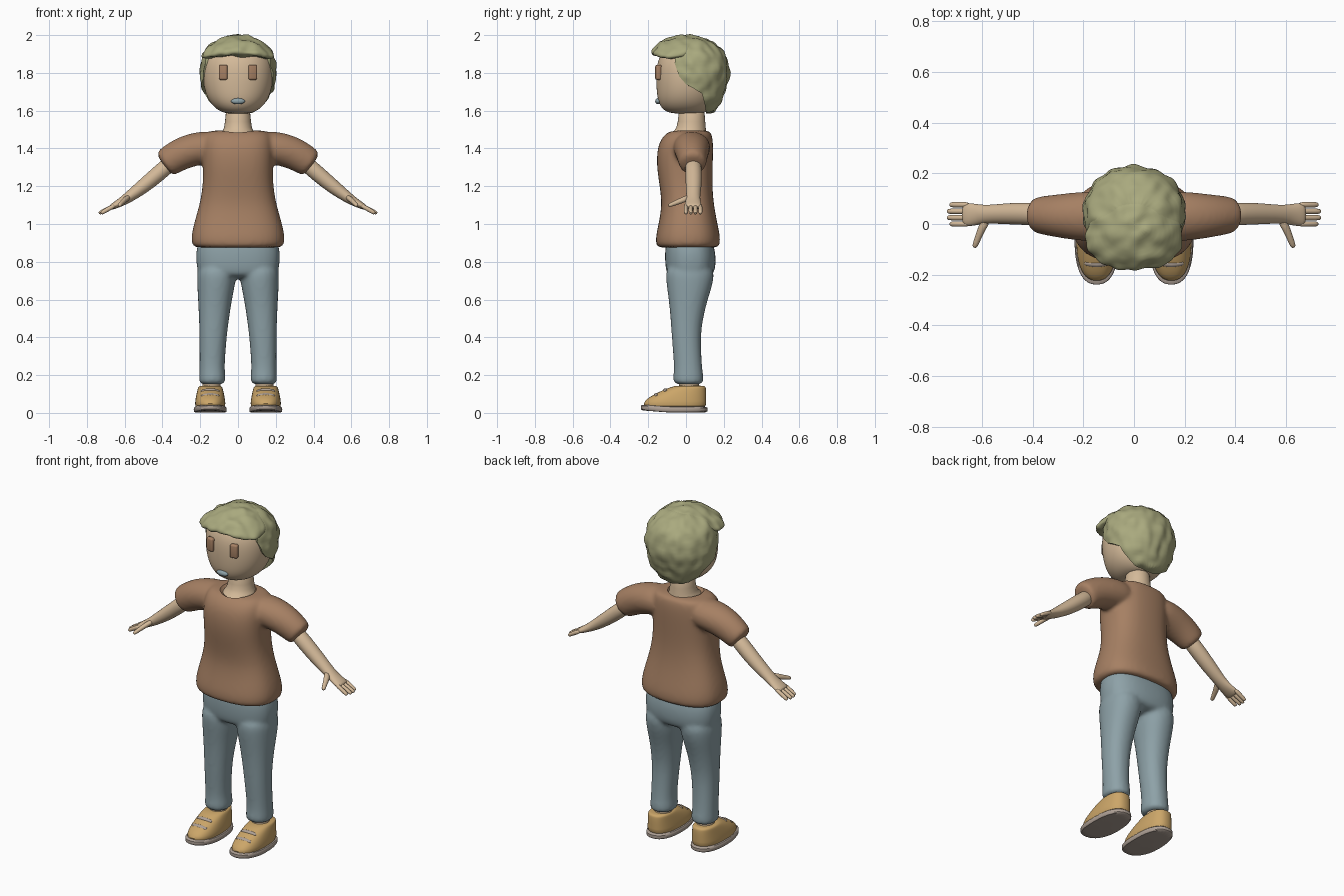
import bpy, bmesh, math
from mathutils import Vector, Matrix, noise

if "Cube" in bpy.data.objects:
    bpy.data.objects.remove(bpy.data.objects["Cube"], do_unlink=True)


def material(name, rgb):
    m = bpy.data.materials.new(name)
    m.use_nodes = True
    m.diffuse_color = (*rgb, 1)
    bsdf = next(n for n in m.node_tree.nodes if n.type == "BSDF_PRINCIPLED")
    bsdf.inputs["Base Color"].default_value = (*rgb, 1)
    bsdf.inputs["Roughness"].default_value = 0.8
    return m


SKIN = material("skin", (0.66, 0.49, 0.32))
BROWN = material("shirt brown", (0.38, 0.215, 0.125))
BLUE = material("denim blue", (0.27, 0.36, 0.39))
HAIR = material("hair olive", (0.40, 0.40, 0.21))
SHOE = material("shoe tan", (0.60, 0.38, 0.14))
SOLE = material("sole grey", (0.42, 0.35, 0.30))


def loft(bm, rings, segs=24, p=2.0):
    """Skin a closed tube over rings of (centre, half axis, half axis)."""
    loops = []
    for c, a, b in rings:
        loop = []
        for i in range(segs):
            t = 2 * math.pi * i / segs
            u, v = math.cos(t), math.sin(t)
            u = math.copysign(abs(u) ** (2 / p), u)
            v = math.copysign(abs(v) ** (2 / p), v)
            loop.append(bm.verts.new(c + a * u + b * v))
        loops.append(loop)
    for lo, hi in zip(loops, loops[1:]):
        for i in range(segs):
            j = (i + 1) % segs
            bm.faces.new((lo[i], lo[j], hi[j], hi[i]))
    bm.faces.new(loops[0][::-1])
    bm.faces.new(loops[-1])


def column(bm, rows, x=0, **kw):
    """Upright loft from rows of z, half width, front y, back y[, x]."""
    rings = []
    for z, rx, yf, yb, *xc in rows:
        c = Vector((xc[0] if xc else x, (yf + yb) / 2, z))
        rings.append((c, Vector((rx, 0, 0)), Vector((0, (yb - yf) / 2, 0))))
    loft(bm, rings, **kw)


def limb(bm, rows, side=(0, 1, 0), sign=1, **kw):
    """Loft along a path from rows of x, y, z, width, thickness."""
    pts = [Vector((sign * r[0], r[1], r[2])) for r in rows]
    rings = []
    for i, r in enumerate(rows):
        t = (pts[min(i + 1, len(pts) - 1)] - pts[max(i - 1, 0)]).normalized()
        b = t.cross(Vector(side)).normalized()
        rings.append((pts[i], b.cross(t) * r[3], b * r[4]))
    loft(bm, rings, **kw)


def finish(bm, name, mat, subsurf=1, mirror=False, voxel=0, smooth=0, cutter=None, lumps=0):
    bmesh.ops.recalc_face_normals(bm, faces=bm.faces[:])
    me = bpy.data.meshes.new(name)
    bm.to_mesh(me)
    bm.free()
    ob = bpy.data.objects.new(name, me)
    bpy.context.collection.objects.link(ob)
    bpy.ops.object.select_all(action="DESELECT")
    bpy.context.view_layer.objects.active = ob
    ob.select_set(True)

    def apply(kind, **settings):
        mod = ob.modifiers.new(kind, kind)
        for k, v in settings.items():
            setattr(mod, k, v)
        bpy.ops.object.modifier_apply(modifier=mod.name)

    if subsurf:
        apply("SUBSURF", levels=subsurf)
    if voxel:
        apply("REMESH", mode="VOXEL", voxel_size=voxel)
        apply("SMOOTH", factor=0.5, iterations=smooth)
    if lumps:
        normals = [v.normal.copy() for v in ob.data.vertices]
        for v, n in zip(ob.data.vertices, normals):
            v.co += n * lumps * noise.noise(v.co * 20)
    if cutter:
        apply("BOOLEAN", object=cutter, operation="DIFFERENCE", solver="EXACT")
        bpy.data.objects.remove(cutter, do_unlink=True)
        bpy.context.view_layer.objects.active = ob
    if mirror:
        apply("MIRROR", use_mirror_merge=False)
    ob.data.materials.clear()
    ob.data.materials.append(mat)
    bpy.ops.object.shade_smooth_by_angle(angle=math.radians(40))
    return ob


# Shirt: torso and sleeves fused, with a scooped neckline
bm = bmesh.new()
bmesh.ops.create_uvsphere(bm, u_segments=32, v_segments=16, radius=1,
                          matrix=Matrix.Translation((0, 0.0, 1.515)) @ Matrix.Diagonal((0.105, 0.112, 0.055, 1)))
scoop = finish(bm, "neckline_cutter", BROWN, subsurf=0)
scoop.hide_render = True

bm = bmesh.new()
column(bm, [(0.872, 0.225, -0.145, 0.165), (0.885, 0.245, -0.16, 0.18), (0.93, 0.25, -0.162, 0.183),
            (1.0, 0.236, -0.146, 0.168), (1.1, 0.205, -0.128, 0.148), (1.2, 0.187, -0.14, 0.14),
            (1.3, 0.186, -0.156, 0.142), (1.39, 0.19, -0.155, 0.145), (1.45, 0.185, -0.135, 0.143),
            (1.485, 0.17, -0.1, 0.135), (1.498, 0.13, -0.07, 0.115)], p=2.5)
for s in (1, -1):
    limb(bm, [(0.08, 0.03, 1.41, 0.1, 0.08), (0.2, 0.03, 1.405, 0.1, 0.09), (0.3, 0.032, 1.375, 0.086, 0.087),
              (0.375, 0.035, 1.327, 0.074, 0.08), (0.395, 0.035, 1.312, 0.068, 0.07)], sign=s)
finish(bm, "shirt", BROWN, subsurf=2, voxel=0.011, smooth=8, cutter=scoop)

# Trousers: hips and legs fused
bm = bmesh.new()
column(bm, [(0.71, 0.2, -0.09, 0.13), (0.75, 0.217, -0.108, 0.155), (0.82, 0.225, -0.113, 0.16),
            (0.88, 0.22, -0.11, 0.15), (0.93, 0.2, -0.1, 0.13)], p=2.5)
for s in (1, -1):
    column(bm, [(z, rx, yf, yb, s * x) for z, rx, yf, yb, x in [
        (0.15, 0.062, -0.058, 0.085, 0.138), (0.165, 0.071, -0.068, 0.093, 0.136),
        (0.2, 0.07, -0.068, 0.092, 0.136), (0.24, 0.066, -0.062, 0.085, 0.138),
        (0.4, 0.072, -0.076, 0.077, 0.132), (0.5, 0.08, -0.082, 0.09, 0.127),
        (0.6, 0.09, -0.092, 0.115, 0.122), (0.7, 0.104, -0.107, 0.15, 0.114),
        (0.8, 0.105, -0.11, 0.15, 0.112)]], p=2.2)
finish(bm, "trousers", BLUE, subsurf=2, voxel=0.011, smooth=6)

# Neck and head
bm = bmesh.new()
column(bm, [(1.43, 0.105, -0.1, 0.11), (1.468, 0.1, -0.1, 0.11), (1.49, 0.08, -0.06, 0.108),
            (1.53, 0.068, -0.042, 0.102), (1.64, 0.066, -0.04, 0.1)])
finish(bm, "neck", SKIN)
bm = bmesh.new()
column(bm, [(1.583, 0.05, -0.06, 0.08), (1.596, 0.1, -0.115, 0.12), (1.64, 0.15, -0.148, 0.155),
            (1.71, 0.18, -0.157, 0.175), (1.8, 0.189, -0.16, 0.185), (1.88, 0.18, -0.148, 0.18),
            (1.94, 0.13, -0.1, 0.13), (1.965, 0.06, -0.05, 0.08)], segs=32, p=2.1)
finish(bm, "head", SKIN, subsurf=2)

# Hair: a cap trimmed along the temples, and a fringe over it
bm = bmesh.new()
outline = [(-0.3, 1.9), (-0.055, 1.905), (-0.06, 1.85), (-0.035, 1.78), (0.0, 1.74), (0.045, 1.715),
           (0.085, 1.69), (0.1, 1.63), (0.12, 1.5), (-0.3, 1.5)]
face = bm.faces.new([bm.verts.new((-0.4, y, z)) for y, z in outline])
side = bmesh.ops.extrude_face_region(bm, geom=[face])["geom"]
bmesh.ops.translate(bm, vec=(0.8, 0, 0), verts=[g for g in side if isinstance(g, bmesh.types.BMVert)])
trim = finish(bm, "hairline_cutter", HAIR, subsurf=0)
trim.hide_render = True

bm = bmesh.new()
column(bm, [(1.582, 0.06, 0.04, 0.15), (1.62, 0.135, 0.0, 0.172), (1.68, 0.182, -0.1, 0.202),
            (1.75, 0.199, -0.14, 0.225), (1.82, 0.205, -0.16, 0.236), (1.9, 0.192, -0.16, 0.218),
            (1.96, 0.14, -0.12, 0.16), (1.995, 0.06, -0.05, 0.08)], segs=32, p=2.05)
finish(bm, "hair_cap", HAIR, subsurf=2, cutter=trim, lumps=0.012)

bm = bmesh.new()
column(bm, [(1.888, 0.17, -0.155, 0.03), (1.9, 0.196, -0.185, 0.06), (1.925, 0.192, -0.184, 0.09),
            (1.965, 0.15, -0.14, 0.11), (1.993, 0.085, -0.08, 0.08), (2.002, 0.03, -0.03, 0.03)], segs=32, p=2.1)
for v in bm.verts:
    v.co.z -= 0.5 * v.co.x ** 2
finish(bm, "hair_fringe", HAIR, subsurf=2, lumps=0.012)

# Eyes and mouth
bm = bmesh.new()
bmesh.ops.create_cube(bm, size=1, matrix=Matrix.Translation((0.078, -0.146, 1.803))
                      @ Matrix.Rotation(0.2, 4, "Z") @ Matrix.Diagonal((0.046, 0.03, 0.08, 1)))
bmesh.ops.bevel(bm, geom=bm.edges[:], offset=0.01, segments=3, profile=0.5, affect="EDGES")
finish(bm, "eyes", BROWN, subsurf=0, mirror=True)
bm = bmesh.new()
bmesh.ops.create_uvsphere(bm, u_segments=24, v_segments=12, radius=1,
                          matrix=Matrix.Translation((0, -0.148, 1.65)) @ Matrix.Diagonal((0.037, 0.015, 0.016, 1)))
finish(bm, "mouth", BLUE, subsurf=0)

# Arms with palm, four fingers and thumb
bm = bmesh.new()
limb(bm, [(0.33, 0.037, 1.345, 0.045, 0.045), (0.42, 0.04, 1.268, 0.045, 0.043), (0.5, 0.041, 1.2, 0.043, 0.04),
          (0.585, 0.038, 1.137, 0.035, 0.029), (0.625, 0.037, 1.112, 0.044, 0.022),
          (0.665, 0.037, 1.092, 0.048, 0.017), (0.675, 0.037, 1.087, 0.042, 0.012)], segs=16)
for k, y in enumerate((0.0, 0.025, 0.05, 0.076)):
    tip = (0.725, 0.736, 0.736, 0.726)[k]
    limb(bm, [(0.645, y, 1.102, 0.012, 0.013), (0.69, y, 1.078, 0.012, 0.013),
              (tip - 0.006, y, 1.06, 0.012, 0.012), (tip, y, 1.055, 0.007, 0.007)], segs=8)
limb(bm, [(0.575, 0.025, 1.145, 0.018, 0.016), (0.6, -0.015, 1.128, 0.019, 0.016),
          (0.615, -0.055, 1.112, 0.014, 0.013), (0.627, -0.085, 1.1, 0.013, 0.012),
          (0.63, -0.093, 1.097, 0.007, 0.007)], side=(0.8, 0, -0.6), segs=8)
finish(bm, "arms", SKIN, mirror=True)

# Ankles
bm = bmesh.new()
column(bm, [(0.08, 0.05, -0.04, 0.07), (0.13, 0.05, -0.04, 0.07), (0.19, 0.05, -0.04, 0.07)], x=0.14, segs=16)
finish(bm, "ankles", SKIN, mirror=True)

# Shoes: sole, upper and straps
FOOT = 0.147
bm = bmesh.new()
column(bm, [(0.0, 0.084, -0.235, 0.11), (0.006, 0.088, -0.24, 0.115), (0.03, 0.088, -0.24, 0.115),
            (0.035, 0.083, -0.235, 0.11)], x=FOOT, segs=32, p=2.4)
for v in bm.verts:
    v.co.z += 0.08 * max(0, -v.co.y - 0.1)
finish(bm, "shoe_soles", SOLE, mirror=True)
bm = bmesh.new()
column(bm, [(0.02, 0.08, -0.225, 0.107), (0.05, 0.081, -0.228, 0.108), (0.075, 0.078, -0.208, 0.108),
            (0.1, 0.073, -0.165, 0.108), (0.122, 0.068, -0.12, 0.107), (0.138, 0.063, -0.075, 0.105),
            (0.145, 0.056, -0.055, 0.098)], x=FOOT, segs=32, p=2.4)
finish(bm, "shoe_uppers", SHOE, mirror=True)
bm = bmesh.new()
for y, z in ((-0.163, 0.1), (-0.115, 0.125)):
    limb(bm, [(FOOT + dx, y + 4 * dx * dx, z - 5 * dx * dx, w, 0.008) for dx, w in
              ((-0.048, 0.006), (-0.042, 0.012), (0, 0.012), (0.042, 0.012), (0.048, 0.006))],
         side=(0, 0.85, 0.5), segs=8)
finish(bm, "shoe_straps", SOLE, mirror=True)
